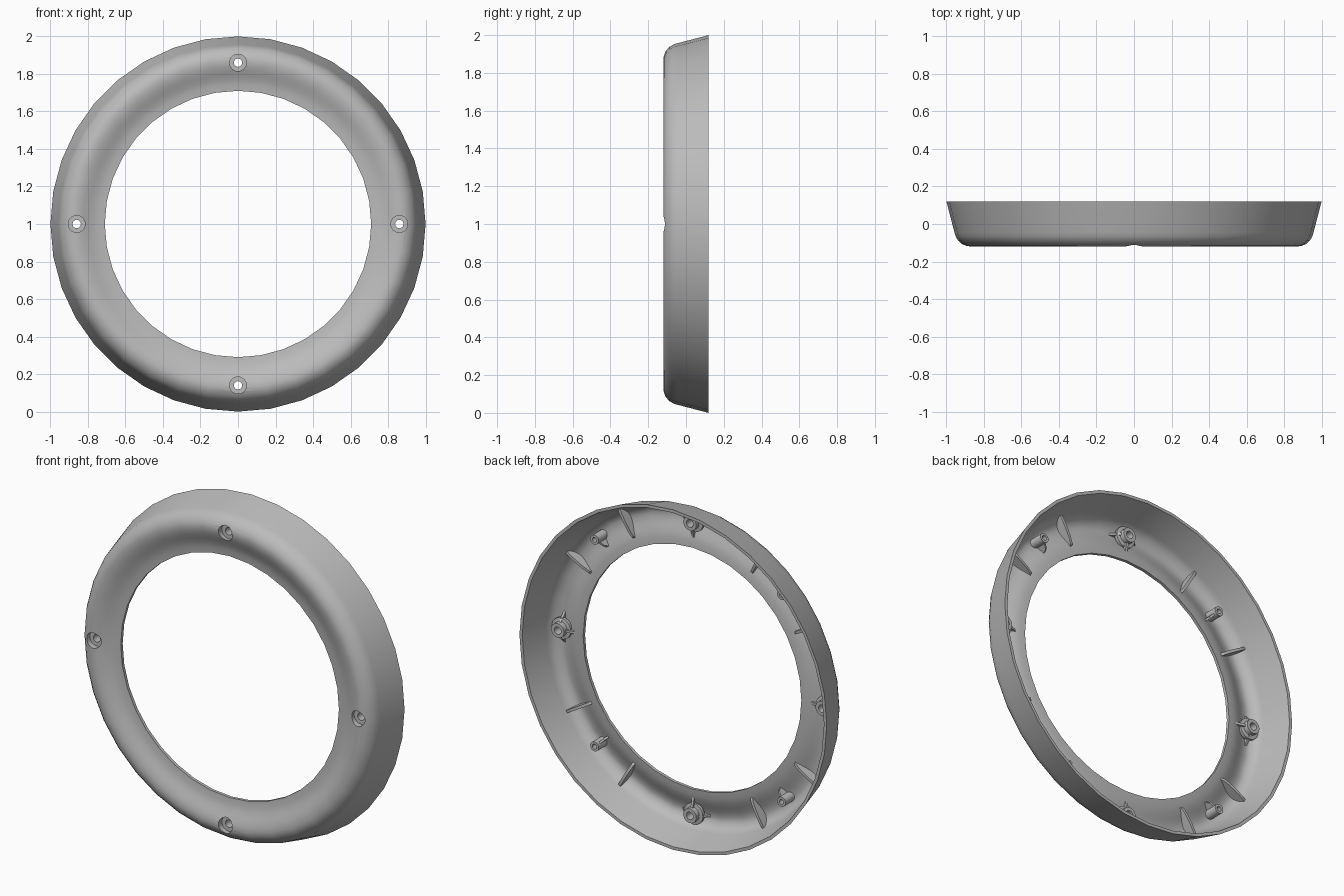
import bpy, bmesh
from math import pi, cos, sin
from mathutils import Matrix, Vector

cube = bpy.data.objects.get("Cube")
if cube:
    bpy.data.objects.remove(cube, do_unlink=True)

GREY = (0.5, 0.5, 0.5, 1)
mat = bpy.data.materials.new("plain grey")
mat.use_nodes = True
mat.diffuse_color = GREY
mat.node_tree.nodes["Principled BSDF"].inputs["Base Color"].default_value = GREY

BOLT_R = 0.86
CENTRE = Matrix.Translation((0, 0, 1))


def spot(angle, r):
    """Frame at radius r on the ring: local x points outward, y to the back."""
    return CENTRE @ Matrix.Rotation(angle, 4, 'Y') @ Matrix.Translation((r, 0, 0))


def lathe(bm, loop, sides, matrix):
    """Turn a closed (radius, y) loop around the local y axis."""
    rings = [[bm.verts.new(matrix @ Vector((r * cos(a), y, r * sin(a)))) for r, y in loop]
             for a in (2 * pi * i / sides for i in range(sides))]
    n = len(loop)
    for i in range(sides):
        p, q = rings[i], rings[(i + 1) % sides]
        for j in range(n):
            k = (j + 1) % n
            bm.faces.new((p[j], p[k], q[k], q[j]))


def plate(bm, outline, thick, matrix):
    """Thin slab from a (u, y) outline, centred on its thickness."""
    front, back = [[bm.verts.new(matrix @ Vector((u, y, s * thick / 2))) for u, y in outline]
                   for s in (-1, 1)]
    bm.faces.new(front)
    bm.faces.new(back[::-1])
    n = len(outline)
    for j in range(n):
        k = (j + 1) % n
        bm.faces.new((front[j], back[j], back[k], front[k]))


def finish(bm, name):
    bmesh.ops.recalc_face_normals(bm, faces=bm.faces)
    mesh = bpy.data.meshes.new(name)
    bm.to_mesh(mesh)
    bm.free()
    mesh.materials.append(mat)
    obj = bpy.data.objects.new(name, mesh)
    bpy.context.collection.objects.link(obj)
    return obj


def activate(obj):
    bpy.ops.object.select_all(action='DESELECT')
    obj.select_set(True)
    bpy.context.view_layer.objects.active = obj


def smooth(obj):
    activate(obj)
    bpy.ops.object.shade_smooth_by_angle(angle=pi / 6)


# Ring shell: visible profile from the back rim over the crest to the inner edge
outer = [(1.0, 0.12), (0.957, -0.045), (0.951, -0.066), (0.938, -0.087), (0.918, -0.106),
         (0.895, -0.117), (0.875, -0.12), (0.85, -0.117), (0.825, -0.109), (0.8, -0.098),
         (0.775, -0.087), (0.745, -0.079), (0.71, -0.076)]
THICK = 0.018
inner = []
for i, (r, y) in enumerate(outer):
    a, b = outer[max(i - 1, 0)], outer[min(i + 1, len(outer) - 1)]
    d = Vector((b[0] - a[0], b[1] - a[1])).normalized()
    inner.append((r + d.y * THICK, y - d.x * THICK))
inner[0] = (outer[0][0] - THICK, outer[0][1])
inner[-1] = (outer[-1][0], outer[-1][1] + THICK)
bm = bmesh.new()
lathe(bm, outer + inner[::-1], 36, CENTRE)
shell = finish(bm, "ring_shell")

# Round openings for the screws
bm = bmesh.new()
for i in range(4):
    bmesh.ops.create_cone(bm, cap_ends=True, segments=24, radius1=0.045, radius2=0.045, depth=0.2,
                          matrix=spot(i * pi / 2, BOLT_R) @ Matrix.Translation((0, -0.1, 0))
                          @ Matrix.Rotation(pi / 2, 4, 'X'))
cutter = finish(bm, "screw_cutter")
cutter.hide_render = True
activate(shell)
cut = shell.modifiers.new("screw_openings", 'BOOLEAN')
cut.operation, cut.solver, cut.object = 'DIFFERENCE', 'EXACT', cutter
bpy.ops.object.modifier_apply(modifier=cut.name)
bpy.data.objects.remove(cutter, do_unlink=True)
smooth(shell)

# Screw bosses: recessed cup, tube and four gussets
cup = [(0.045, -0.104), (0.045, -0.085), (0.022, -0.085), (0.022, -0.035), (0.042, -0.035),
       (0.042, -0.065), (0.062, -0.068), (0.062, -0.084), (0.05, -0.102)]
gussets = [(0.06, -0.095, -0.1), (0.09, -0.1, -0.105), (0.1, -0.067, -0.085), (0.09, -0.1, -0.105)]
for i in range(4):
    bm = bmesh.new()
    frame = spot(i * pi / 2, BOLT_R)
    lathe(bm, cup, 24, frame)
    for k, (reach, tip, foot) in enumerate(gussets):
        outline = [(0.036, -0.05), (reach, tip), (0.055, foot), (0.048, -0.084), (0.036, -0.08)]
        plate(bm, outline, 0.014, frame @ Matrix.Rotation(k * pi / 2, 4, 'Y'))
    smooth(finish(bm, f"screw_boss_{i + 1}"))

# Locating posts between the bosses, each with a fin on its inner side
tube = [(0.014, -0.09), (0.014, -0.018), (0.028, -0.018), (0.028, -0.104), (0.0141, -0.104)]
fin = [(-0.024, -0.035), (-0.055, -0.05), (-0.07, -0.08), (-0.024, -0.104)]
for i in range(4):
    bm = bmesh.new()
    frame = spot(pi / 4 + i * pi / 2, BOLT_R)
    lathe(bm, tube, 20, frame)
    plate(bm, fin, 0.012, frame)
    smooth(finish(bm, f"locating_post_{i + 1}"))

# Radial stiffening ribs on both sides of every post
rib = [(0.76, -0.07), (0.775, -0.056), (0.81, -0.048), (0.87, -0.044), (0.92, -0.044),
       (0.945, -0.05), (0.94, -0.07), (0.92, -0.094), (0.88, -0.11), (0.85, -0.106), (0.8, -0.085)]
for i in range(4):
    for side, angle in enumerate((pi / 6, pi / 3)):
        bm = bmesh.new()
        plate(bm, rib, 0.016, spot(angle + i * pi / 2, 0))
        smooth(finish(bm, f"stiffening_rib_{2 * i + side + 1}"))
